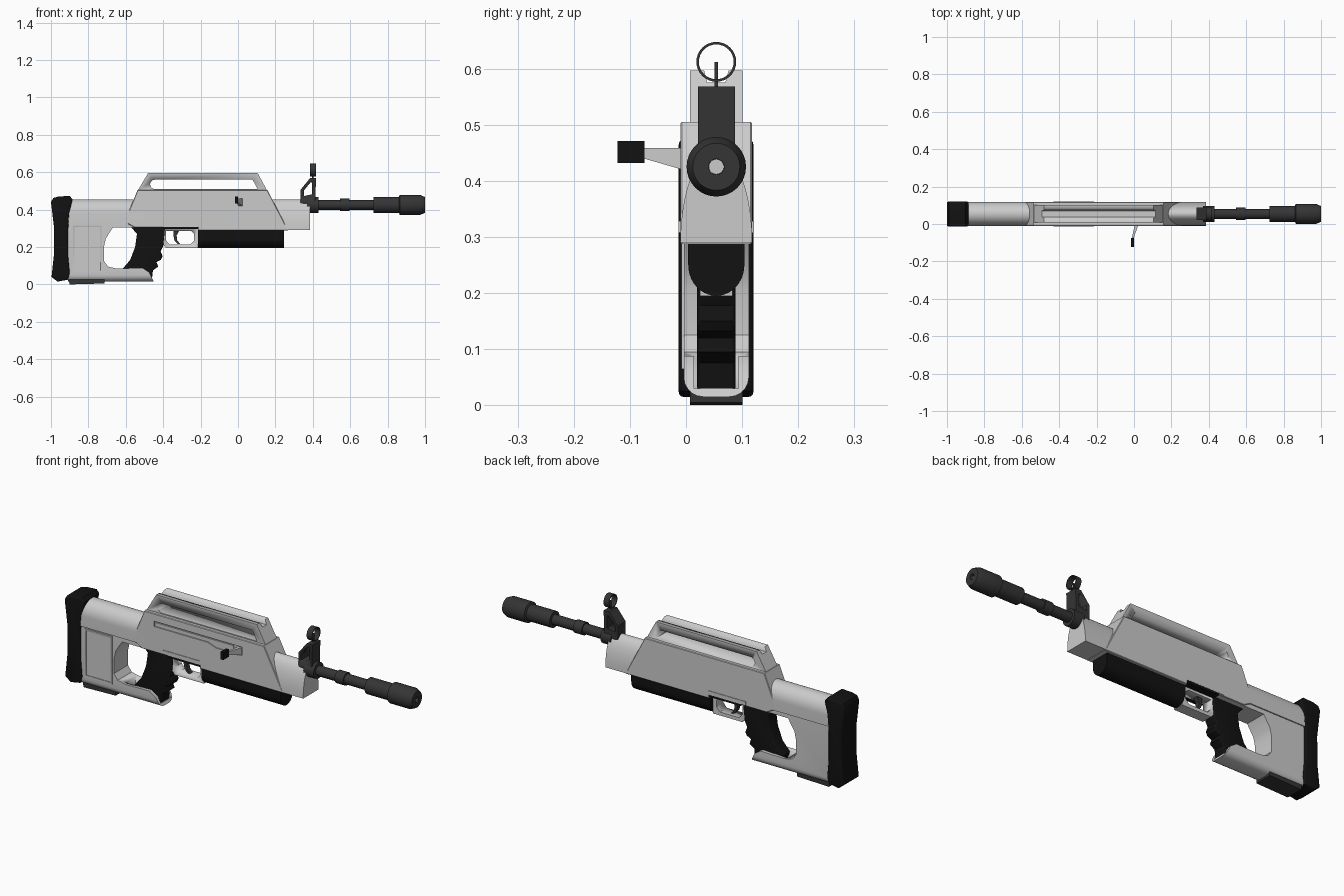
import bpy, bmesh
from math import cos, sin, pi
from mathutils import Matrix

if "Cube" in bpy.data.objects:
    bpy.data.objects.remove(bpy.data.objects["Cube"])

C, AXIS_Z = 0.054, 0.425          # centre plane and barrel height


def material(name, v):
    m = bpy.data.materials.new(name)
    m.diffuse_color = (v, v, v, 1)
    m.use_nodes = True
    m.node_tree.nodes["Principled BSDF"].inputs["Base Color"].default_value = m.diffuse_color
    return m


BLACK, DARK = material("black", 0.006), material("dark_grey", 0.035)


def finish(bm, name, mat=None, angle=0.6):
    bmesh.ops.recalc_face_normals(bm, faces=bm.faces)
    me = bpy.data.meshes.new(name)
    bm.to_mesh(me)
    bm.free()
    ob = bpy.data.objects.new(name, me)
    bpy.context.collection.objects.link(ob)
    if mat:
        me.materials.append(mat)
    bpy.ops.object.select_all(action='DESELECT')
    ob.select_set(True)
    bpy.context.view_layer.objects.active = ob
    bpy.ops.object.shade_smooth_by_angle(angle=angle)
    return ob


def prism(name, pts, a, b, mat=None, axis='Y', bevel=0, segs=3, only=None):
    """Extrude a profile: (x, z) along Y or (y, z) along X."""
    bm = bmesh.new()
    place = (lambda p, t: (p[0], t, p[1])) if axis == 'Y' else (lambda p, t: (t, p[0], p[1]))
    face = bm.faces.new([bm.verts.new(place(p, a)) for p in pts])
    new = bmesh.ops.extrude_face_region(bm, geom=[face])['geom']
    shift = (0, b - a, 0) if axis == 'Y' else (b - a, 0, 0)
    bmesh.ops.translate(bm, vec=shift, verts=[v for v in new if isinstance(v, bmesh.types.BMVert)])
    if bevel:
        # bevel the outlines of the two end faces
        k = 1 if axis == 'Y' else 0
        edges = [e for e in bm.edges if abs(e.verts[0].co[k] - e.verts[1].co[k]) < 1e-6
                 and (only is None or only(e))]
        bmesh.ops.bevel(bm, geom=edges, offset=bevel, segments=segs, profile=0.5, affect='EDGES')
    return finish(bm, name, mat)


def box(name, x, y, z, mat=None):
    return prism(name, [(x[0], z[0]), (x[1], z[0]), (x[1], z[1]), (x[0], z[1])], y[0], y[1], mat)


def lathe(name, pts, mat=None, z=AXIS_Z, n=32):
    """Spin (x, radius) points about an axis along X."""
    bm = bmesh.new()
    vs = [bm.verts.new((x, C, z + r)) for x, r in pts]
    es = [bm.edges.new(p) for p in zip(vs, vs[1:] + vs[:1])]
    bmesh.ops.spin(bm, geom=vs + es, cent=(0, C, z), axis=(1, 0, 0), angle=2 * pi, steps=n)
    bmesh.ops.remove_doubles(bm, verts=bm.verts, dist=1e-5)
    return finish(bm, name, mat)


def cut(ob, cutter):
    m = ob.modifiers.new("cut", 'BOOLEAN')
    m.operation, m.object, m.solver = 'DIFFERENCE', cutter, 'EXACT'
    bpy.ops.object.select_all(action='DESELECT')
    ob.select_set(True)
    bpy.context.view_layer.objects.active = ob
    while ob.modifiers[0] != m:
        bpy.ops.object.modifier_move_up(modifier=m.name)
    bpy.ops.object.modifier_apply(modifier=m.name)
    bpy.data.objects.remove(cutter)


def arch(half, z0, height, n=20):
    return [(C + half * cos(pi * i / n), z0 + height * sin(pi * i / n)) for i in range(n + 1)]


# Rubber butt pad
prism("butt_pad", [(-1, .44), (-.988, .462), (-.96, .47), (-.9, .473), (-.885, .455), (-.9, .39),
                   (-.908, .3), (-.908, .15), (-.9, .06), (-.91, .025), (-.965, .015), (-.997, .04),
                   (-.985, .15), (-.983, .3)], -.013, .12, BLACK, bevel=.008)

# Rounded stock top and the C-shaped lower stock with its hand opening
prism("stock_top", [(-.01, .325)] + arch(.064, .38, .075)[::-1] + [(.118, .325)], -.91, -.5, axis='X')
stock = prism("lower_stock", [(-.91, .36), (-.5, .36), (-.5, .303), (-.67, .303), (-.707, .245),
                              (-.717, .2), (-.717, .125), (-.695, .095), (-.65, .085), (-.51, .088),
                              (-.475, .065), (-.45, .015), (-.91, .015)], -.004, .112,
              bevel=.035, segs=5, only=lambda e: max(v.co.z for v in e.verts) < .02)
cut(stock, box("trough_cutter", (-.66, -.4), (.014, .094), (.03, .12)))
side = box("stock_side_panel", (-.885, -.725), (-.008, 0), (.065, .318))
cut(side, box("panel_cutter", (-.875, -.735), (-.02, -.005), (.075, .308)))
prism("stock_foot", [(-.9, 0), (-.715, .005), (-.715, .045), (-.91, .045)], .007, .101, DARK)

# Receiver with engraved bolt track on the front side
recv = prism("receiver", [(-.607, .334), (-.537, .505), (.157, .505), (.27, .287), (-.215, .287),
                          (-.215, .303), (-.55, .303)], -.01, .118, bevel=.003, segs=1)
cut(recv, prism("track_cutter", [(-.48, .465), (.03, .465), (.03, .42), (-.12, .42), (-.17, .437),
                                 (-.48, .437)], -.05, -.004))
prism("bolt_cover", [(-.473, .459), (-.02, .459), (-.02, .426), (-.12, .426), (-.168, .443),
                     (-.473, .443)], -.0085, 0)
prism("front_block", arch(.064, .29, .165), .1, .385, axis='X')

# Carry handle: through slot and sighting groove
handle = prism("carry_handle", [(-.537, .5), (-.48, .597), (.104, .597), (.157, .5)], .007, .101)
slot = [(-.445 + .025 * cos(a), .535 + .025 * sin(a)) for a in [pi / 2 + pi * i / 8 for i in range(9)]]
cut(handle, prism("slot_cutter", slot + [(.105, .51), (.078, .56)], -.1, .2))
cut(handle, prism("groove_cutter", [(.038, .575), (.07, .575), (.082, .62), (.026, .62)], -.7, .3, axis='X'))

# Under-barrel forend with rounded belly
prism("forend", [(.003, .3)] + [(y, 2 * .25 - z) for y, z in arch(.05, .25, .055)[::-1]] + [(.104, .3)],
      -.215, .245, BLACK, axis='X')

# Pistol grip with finger grooves
prism("pistol_grip", [(-.575, .31), (-.39, .31), (-.395, .25), (-.4, .205), (-.414, .178), (-.403, .15),
                      (-.412, .132), (-.436, .12), (-.427, .095), (-.455, .075), (-.46, .026),
                      (-.6, .026), (-.62, .08), (-.577, .13), (-.55, .2), (-.54, .27)],
      .02, .088, BLACK, bevel=.006)
box("grip_collar", (-.4, -.215), (-.012, .12), (.297, .308), BLACK)
box("collar_ledge", (-.43, -.215), (-.013, .121), (.308, .328))

# Trigger guard and trigger
guard = prism("trigger_guard", [(-.405, .305), (-.405, .22), (-.385, .195), (-.215, .195), (-.215, .305)],
              .025, .083)
cut(guard, prism("guard_cutter", [(-.385, .285), (-.385, .235), (-.365, .213), (-.255, .213),
                                  (-.235, .235), (-.235, .27), (-.25, .285)], -.1, .2))
prism("trigger", [(-.345, .295), (-.31, .295), (-.328, .262), (-.325, .235), (-.308, .215),
                  (-.322, .215), (-.34, .235), (-.345, .262)], .042, .066, DARK)

# Barrel, muzzle device and bore
lathe("barrel", [(.37, 0), (.37, .042), (.43, .042), (.43, .026), (.545, .026), (.545, .033),
                 (.595, .033), (.595, .026), (.725, .026), (.725, .042), (.86, .042), (.865, .053),
                 (.975, .053), (1, .042), (1, .014), (.96, .014), (.96, 0)], DARK)
lathe("bore", [(.95, 0), (.95, .0135), (.985, .0135), (.985, 0)])

# Front sight: frame, ring and post
sight = prism("front_sight_frame", [(.335, .435), (.335, .507), (.385, .568), (.417, .568), (.413, .42),
                                    (.385, .42)], .021, .087, DARK)
cut(sight, prism("sight_cutter", [(.352, .472), (.352, .502), (.388, .546), (.396, .546), (.396, .482)],
                 -.1, .2))
lathe("sight_ring", [(.385, .031), (.385, .0355), (.416, .0355), (.416, .031)], DARK, z=.612)
box("sight_post", (.396, .404), (C - .003, C + .003), (.56, .612), DARK)

# Charging handle: tapered arm bent outward to a knob
bm = bmesh.new()
bmesh.ops.create_cube(bm, size=1)
for v in bm.verts:
    inner = v.co.y > 0
    top, right = v.co.z > 0, v.co.x > 0
    v.co = ((.025 if right else .005) if inner else (-.002 if right else -.012),
            .0 if inner else -.076,
            (.459 if top else .418) if inner else (.458 if top else .44))
finish(bm, "charging_arm")
box("charging_knob", (-.017, .0), (-.122, -.074), (.432, .471), BLACK)
